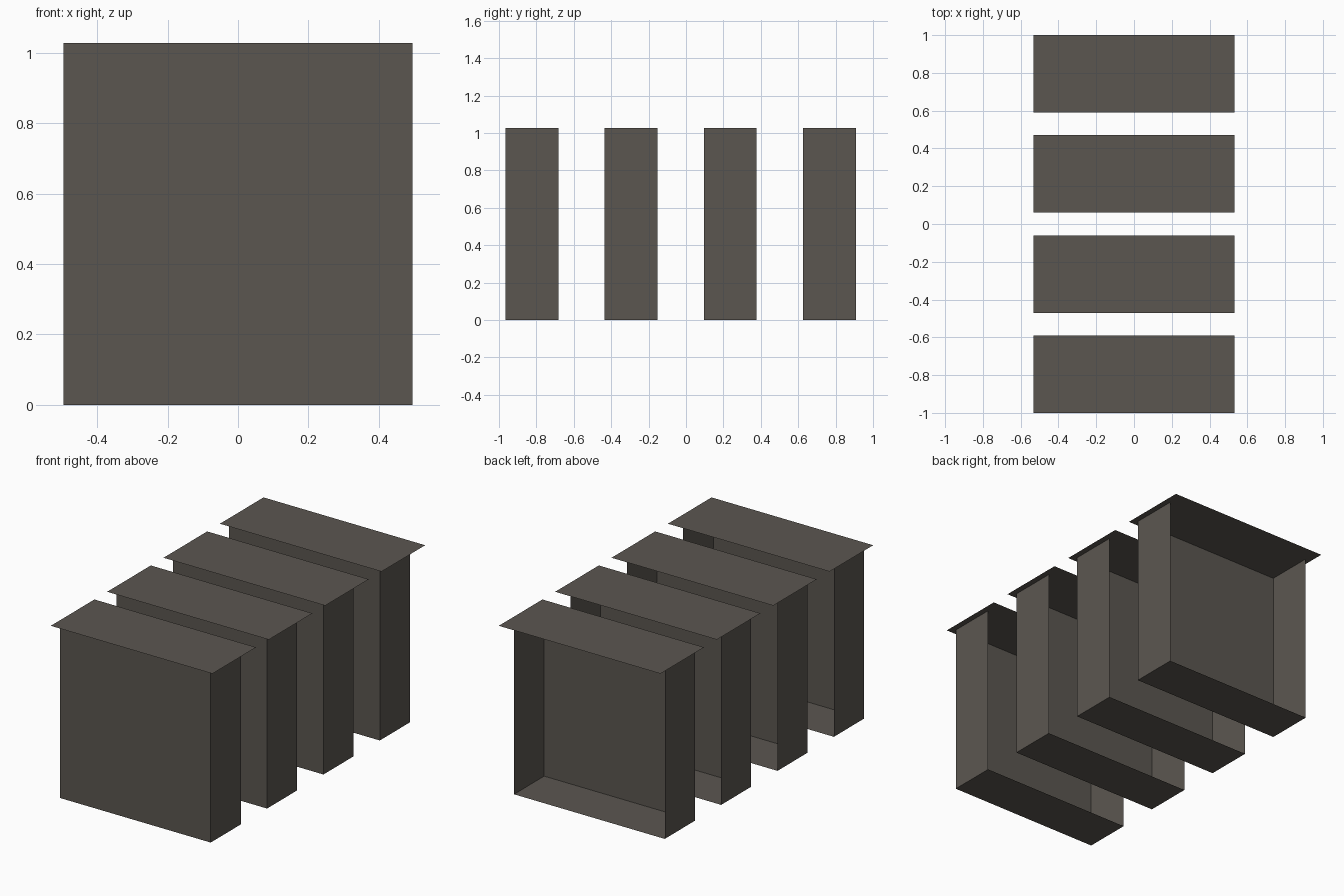
import bpy
import bmesh

if "Cube" in bpy.data.objects:
    bpy.data.objects.remove(bpy.data.objects["Cube"])

PITCH = 0.53
HEIGHT = 1.028

mat = bpy.data.materials.new("dark warm grey")
mat.diffuse_color = (0.105, 0.094, 0.081, 1.0)
mat.use_nodes = True
mat.node_tree.nodes["Principled BSDF"].inputs["Base Color"].default_value = mat.diffuse_color


def sheet_object(name, quads):
    """Thin-sheet object made from a few quads."""
    bm = bmesh.new()
    for quad in quads:
        bm.faces.new([bm.verts.new(p) for p in quad])
    bmesh.ops.remove_doubles(bm, verts=bm.verts, dist=1e-5)
    mesh = bpy.data.meshes.new(name)
    bm.to_mesh(mesh)
    bm.free()
    mesh.materials.append(mat)
    obj = bpy.data.objects.new(name, mesh)
    bpy.context.collection.objects.link(obj)


def cabinet(index, y):
    # Body: front, two sides and floor; the back is open
    w, y0, y1, h = 0.496, y + 0.035, y + 0.318, HEIGHT
    front = [(-w, y0, 0), (w, y0, 0), (w, y0, h), (-w, y0, h)]
    right = [(w, y0, 0), (w, y1, 0), (w, y1, h), (w, y0, h)]
    left = [(-w, y1, 0), (-w, y0, 0), (-w, y0, h), (-w, y1, h)]
    floor = [(-w, y1, 0), (w, y1, 0), (w, y0, 0), (-w, y0, 0)]
    sheet_object(f"cabinet_body_{index}", [front, right, left, floor])
    # Overhanging top sheet
    t, d = 0.532, 0.41
    sheet_object(f"cabinet_top_{index}",
                 [[(-t, y, h), (t, y, h), (t, y + d, h), (-t, y + d, h)]])


# Row of four identical units
for i in range(4):
    cabinet(i + 1, -1 + i * PITCH)
